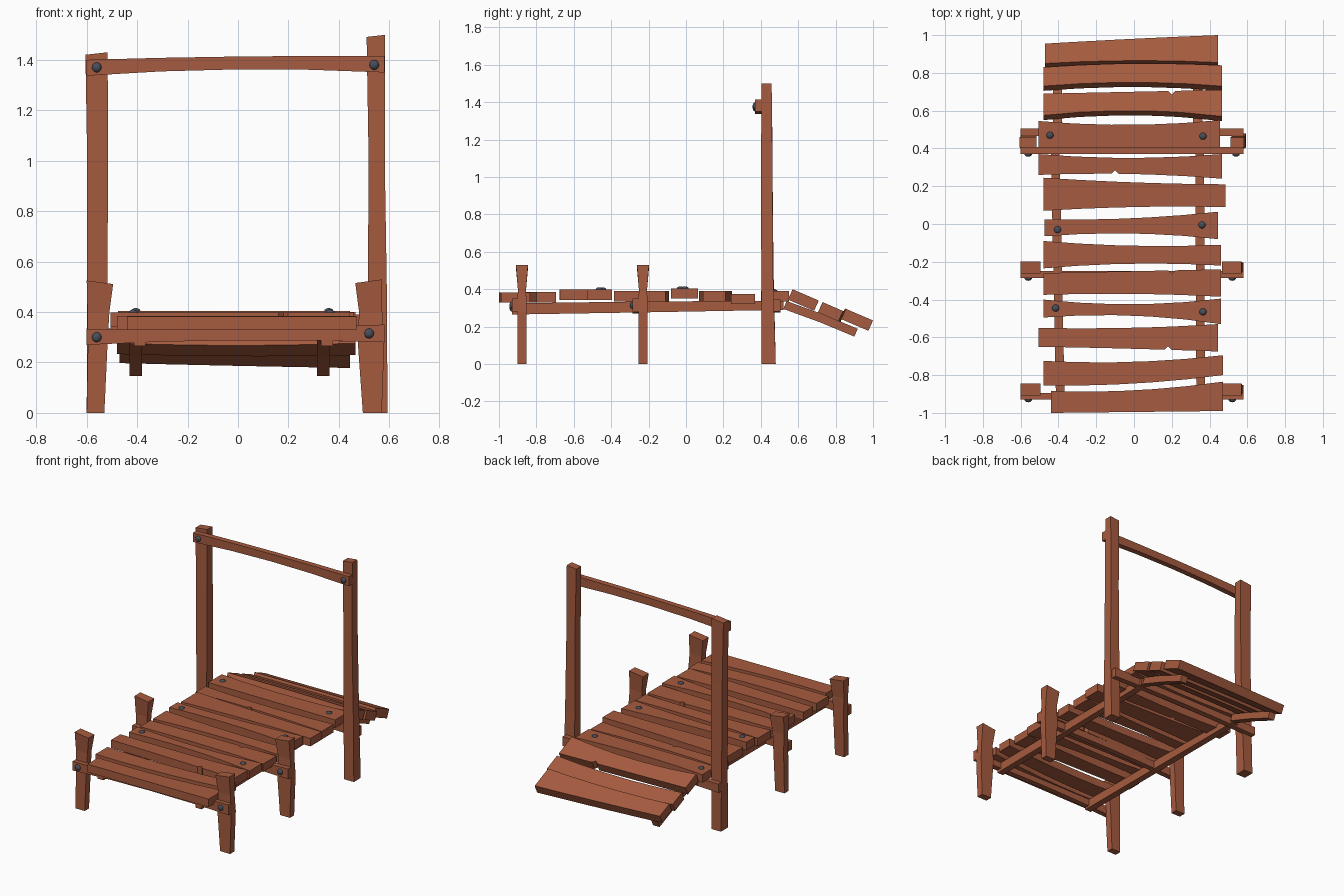
import bpy, bmesh
from mathutils import Vector

if "Cube" in bpy.data.objects:
    bpy.data.objects.remove(bpy.data.objects["Cube"])


def material(name, rgb):
    m = bpy.data.materials.new(name)
    m.diffuse_color = (*rgb, 1)
    m.use_nodes = True
    m.node_tree.nodes["Principled BSDF"].inputs["Base Color"].default_value = m.diffuse_color
    return m


WOOD = material("red brown wood", (0.38, 0.105, 0.05))
IRON = material("dark iron", (0.065, 0.075, 0.1))


def finish(bm, name, mat):
    bmesh.ops.recalc_face_normals(bm, faces=bm.faces)
    me = bpy.data.meshes.new(name)
    bm.to_mesh(me)
    bm.free()
    me.materials.append(mat)
    ob = bpy.data.objects.new(name, me)
    bpy.context.collection.objects.link(ob)
    return ob


def loft(name, sections):
    """Skin a run of four-cornered sections into a closed timber."""
    bm = bmesh.new()
    rings = [[bm.verts.new(p) for p in s] for s in sections]
    for a, b in zip(rings, rings[1:]):
        for i in range(4):
            j = (i + 1) % 4
            bm.faces.new((a[i], a[j], b[j], b[i]))
    bm.faces.new(rings[0])
    bm.faces.new(rings[-1])
    return finish(bm, name, WOOD)


def quad(a, m, b, t):
    """Curve through start, middle and end values."""
    return a * (1 - t) * (1 - 2 * t) + 4 * m * t * (1 - t) + b * t * (2 * t - 1)


def post(name, rows, slope=0.0):
    """rows: z, x0, x1, y0, y1; the top is cut at a slant along x."""
    secs = []
    for k, (z, x0, x1, y0, y1) in enumerate(rows):
        s = slope if k == len(rows) - 1 else 0
        secs.append([(x0, y0, z - s), (x1, y0, z + s), (x1, y1, z + s), (x0, y1, z - s)])
    loft(name, secs)


def cross_beam(name, y0, y1, lo, hi):
    secs = []
    for i in range(5):
        t = i / 4
        x, a, b = -0.6 + 1.18 * t, quad(*lo, t), quad(*hi, t)
        secs.append([(x, y0, a), (x, y1, a), (x, y1, b), (x, y0, b)])
    loft(name, secs)


def stringer(name, rows):
    """rows: y, x centre, bottom z, top z"""
    loft(name, [[(x - .023, y, a), (x + .023, y, a), (x + .023, y, b), (x - .023, y, b)]
                for y, x, a, b in rows])


def bolt(name, pos, axis):
    bm = bmesh.new()
    bmesh.ops.create_uvsphere(bm, u_segments=10, v_segments=6, radius=0.02)
    for v in bm.verts:
        v.co[axis] *= 0.7
        v.co += Vector(pos)
    ob = finish(bm, name, IRON)
    for p in ob.data.polygons:
        p.use_smooth = True


# Deck planks: x left, x right, front edge (left, mid, right), back edge, top z
PLANKS = [
    (-.44, .47, -1.0, -.995, -.99, -.885, -.88, -.835, .383),
    (-.48, .47, -.855, -.845, -.80, -.725, -.73, -.695, .385),
    (-.505, .445, -.65, -.66, -.675, -.55, -.55, -.53, .398),
    (-.48, .46, -.495, -.485, -.53, -.40, -.425, -.395, .398),
    (-.48, .46, -.375, -.37, -.385, -.26, -.25, -.24, .39),
    (-.48, .46, -.235, -.21, -.22, -.09, -.115, -.11, .39),
    (-.475, .445, -.065, -.05, -.08, .025, .03, .065, .405),
    (-.48, .485, .07, .09, .09, .245, .22, .21, .39),
    (-.505, .465, .26, .265, .24, .37, .35, .37, .375),
    (-.505, .455, .40, .40, .40, .545, .525, .55, .39),
    (-.48, .465, .575, .60, .57, .69, .70, .71, .40),
    (-.48, .465, .73, .75, .73, .83, .85, .84, .40),
    (-.47, .445, .85, .865, .855, .955, .98, 1.0, .418),
]
NOTCHES = {2: (.18, "front"), 4: (.2, "back"), 8: (-.1, "front"), 10: (.2, "back")}
for i, (xl, xr, f0, fm, f1, b0, bm_, b1, zt) in enumerate(PLANKS):
    ramp = i >= 10
    stations = [(k / 5, 0) for k in range(6)]
    nx, side = NOTCHES.get(i, (None, None))
    if nx is not None:
        c = (nx - xl) / (xr - xl)
        stations = [s for s in stations if abs(s[0] - c) > .03]
        stations = sorted(stations + [(c - .02, 0), (c, .018), (c + .02, 0)])
    secs = []
    for t, cut in stations:
        x = xl + (xr - xl) * t
        f = quad(f0, fm, f1, t) + (cut if side == "front" else 0)
        b = quad(b0, bm_, b1, t) - (cut if side == "back" else 0)
        zf = zt - .43 * (f - .57) if ramp else zt
        zb = zt - .43 * (b - .57) if ramp else zt
        dy, dz = (-.025, -.055) if ramp else (0, -.055)
        secs.append([(x, f + dy, zf + dz), (x, b + dy, zb + dz), (x, b, zb), (x, f, zf)])
    loft(f"{'ramp' if ramp else 'deck'}_plank_{i + 1}", secs)

# Short posts, front and middle pairs
for label, y in (("front", -.877), ("middle", -.23)):
    post(f"{label}_post_left", [
        (0, -.6, -.53, y - .023, y + .023), (.28, -.595, -.517, y - .025, y + .025),
        (.4, -.597, -.51, y - .022, y + .022), (.518, -.6, -.495, y - .032, y + .032)], -.007)
    post(f"{label}_post_right", [
        (0, .495, .57, y - .023, y + .023), (.28, .475, .58, y - .025, y + .025),
        (.4, .48, .572, y - .022, y + .022), (.522, .465, .57, y - .032, y + .032)], .007)

# Tall posts of the gate
post("tall_post_left", [
    (0, -.6, -.53, .405, .48), (.5, -.598, -.518, .403, .468),
    (1.0, -.598, -.515, .40, .463), (1.425, -.605, -.517, .405, .46)], .005)
post("tall_post_right", [
    (0, .52, .593, .405, .48), (.5, .515, .59, .403, .465),
    (1.0, .518, .582, .40, .463), (1.495, .51, .582, .405, .458)], .004)

# Cross beams and top rail
cross_beam("front_cross_beam", -.93, -.895, (.27, .288, .28), (.333, .335, .35))
cross_beam("middle_cross_beam", -.287, -.25, (.27, .288, .28), (.333, .335, .35))
cross_beam("back_cross_beam", .465, .505, (.275, .288, .28), (.335, .335, .345))
cross_beam("top_rail", .37, .408, (1.337, 1.362, 1.35), (1.40, 1.413, 1.415))

# Stringers below the deck and the ramp
stringer("deck_stringer_left", [(-.93, -.39, .265, .325), (-.2, -.405, .277, .335), (.52, -.42, .29, .338)])
stringer("deck_stringer_right", [(-.93, .353, .265, .325), (-.2, .35, .277, .335), (.52, .348, .29, .338)])
for label, x in (("left", -.405), ("right", .338)):
    loft(f"ramp_stringer_{label}", [
        [(x - .025, y, z), (x + .025, y, z), (x + .025, y + .018, z + .042), (x - .025, y + .018, z + .042)]
        for y, z in ((.52, .295), (.72, .222), (.90, .147))])

# Bolts on beams, rail and deck
for label, y in (("front", -.93), ("middle", -.287)):
    bolt(f"{label}_bolt_left", (-.56, y, .30), 1)
    bolt(f"{label}_bolt_right", (.52, y, .315), 1)
bolt("rail_bolt_left", (-.56, .37, 1.37), 1)
bolt("rail_bolt_right", (.54, .37, 1.38), 1)
for i, p in enumerate([(-.445, .47, .387), (.365, .465, .387), (-.405, -.03, .402),
                       (.36, -.005, .402), (-.415, -.445, .396), (.365, -.465, .396)]):
    bolt(f"deck_bolt_{i + 1}", p, 2)
